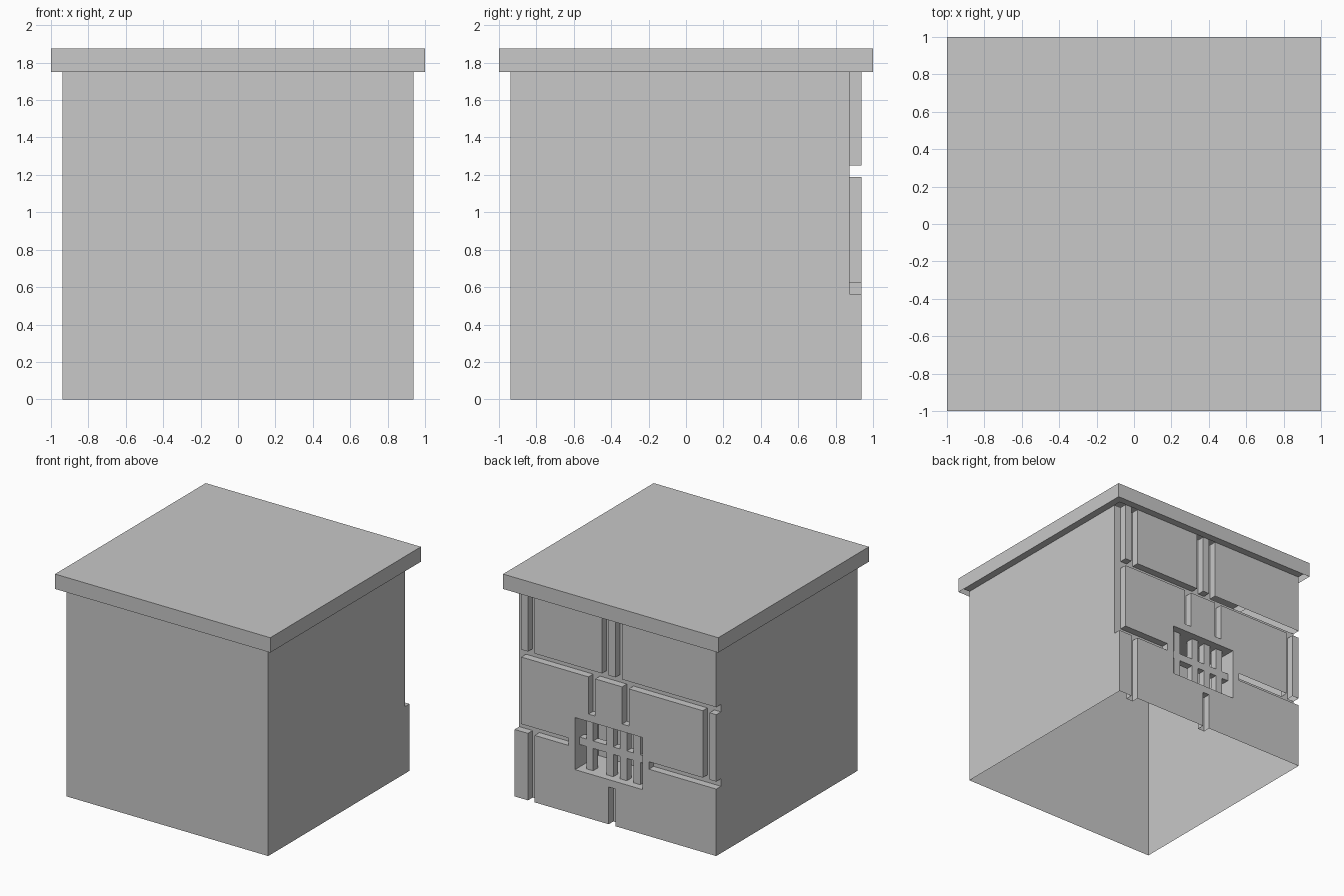
import bpy, bmesh

if "Cube" in bpy.data.objects:
    bpy.data.objects.remove(bpy.data.objects["Cube"])

U = 1 / 16  # the model sits on a grid of 1/16 units

stone = bpy.data.materials.new("grey_stone")
stone.diffuse_color = (0.58, 0.58, 0.58, 1)
stone.use_nodes = True
stone.node_tree.nodes["Principled BSDF"].inputs["Base Color"].default_value = stone.diffuse_color


def box(name, x0, x1, y0, y1, z0, z1):
    """Axis-aligned box, limits given in grid units."""
    bm = bmesh.new()
    bmesh.ops.create_cube(bm, size=1)
    for v in bm.verts:
        v.co = ((x1 if v.co.x > 0 else x0) * U,
                (y1 if v.co.y > 0 else y0) * U,
                (z1 if v.co.z > 0 else z0) * U)
    me = bpy.data.meshes.new(name)
    bm.to_mesh(me)
    bm.free()
    me.materials.append(stone)
    ob = bpy.data.objects.new(name, me)
    bpy.context.collection.objects.link(ob)
    return ob


def cut(target, x0, x1, y0, z0, z1):
    """Carve a box-shaped recess into the back (+y) of the target."""
    cutter = box("cutter", x0, x1, y0, 16, z0, z1)
    cutter.hide_render = True
    mod = target.modifiers.new("recess", 'BOOLEAN')
    mod.operation = 'DIFFERENCE'
    mod.solver = 'EXACT'
    mod.object = cutter
    bpy.context.view_layer.objects.active = target
    bpy.ops.object.modifier_apply(modifier=mod.name)
    bpy.data.objects.remove(cutter)


def drop_faces(ob, rule):
    """Delete the faces for which rule(normal z, centre in grid units) holds."""
    bm = bmesh.new()
    bm.from_mesh(ob.data)
    bm.normal_update()
    doomed = [f for f in bm.faces
              if rule(f.normal.z, f.calc_center_bounds() / U)]
    bmesh.ops.delete(bm, geom=doomed, context='FACES')
    bm.to_mesh(ob.data)
    bm.free()


# main block
body = box("body", -15, 15, -15, 15, 0, 28)

# mortar grooves between the bricks on the back: x0, x1, z0, z1
grooves = [
    (-16, 16, 19, 20), (-16, -5, 9, 10), (7, 16, 9, 10),   # horizontal
    (14, 16, 9, 29),                                       # open corner
    (12, 13, 19.5, 29), (1, 2, 19.5, 29), (-1, 0, 19.5, 29),     # top row
    (3, 4, 14, 19.5), (-2, -1, 14, 19.5), (-14, -13, 9.5, 19.5),  # middle row
    (12, 13, -1, 9.5), (0, 1, -1, 5),                      # bottom row
]
for x0, x1, z0, z1 in grooves:
    cut(body, x0, x1, 14, z0, z1)

# fire opening
cut(body, -4, 6, 10, 6, 13)

# the block is an empty shell: no underside, no top below the lid,
# and the groove ceilings near the left edge are open
drop_faces(body, lambda nz, c: (nz < -0.9 and (c.z < 0.1 or c.x < -5))
           or (nz > 0.9 and c.z > 27.9))

# overhanging lid, open below, with underside strips on two sides
lid = box("lid", -16, 16, -16, 16, 28, 30)
drop_faces(lid, lambda nz, c: nz < -0.9)
for name, limits in (("lid_underside_right", (15, 16, -15, 16)),
                     ("lid_underside_back", (-15, 15, 15, 16))):
    strip = box(name, *limits, 28, 29)
    drop_faces(strip, lambda nz, c: nz > -0.9)

# grate: one crossbar, four uprights above and below it
box("grate_crossbar", -4, 6, 13, 14, 9, 10)
for x in (-3, -1, 1, 4):
    box("grate_bar_lower", x, x + 1, 13, 14, 6, 9)
    box("grate_bar_upper", x, x + 1, 13, 14, 10, 13)
